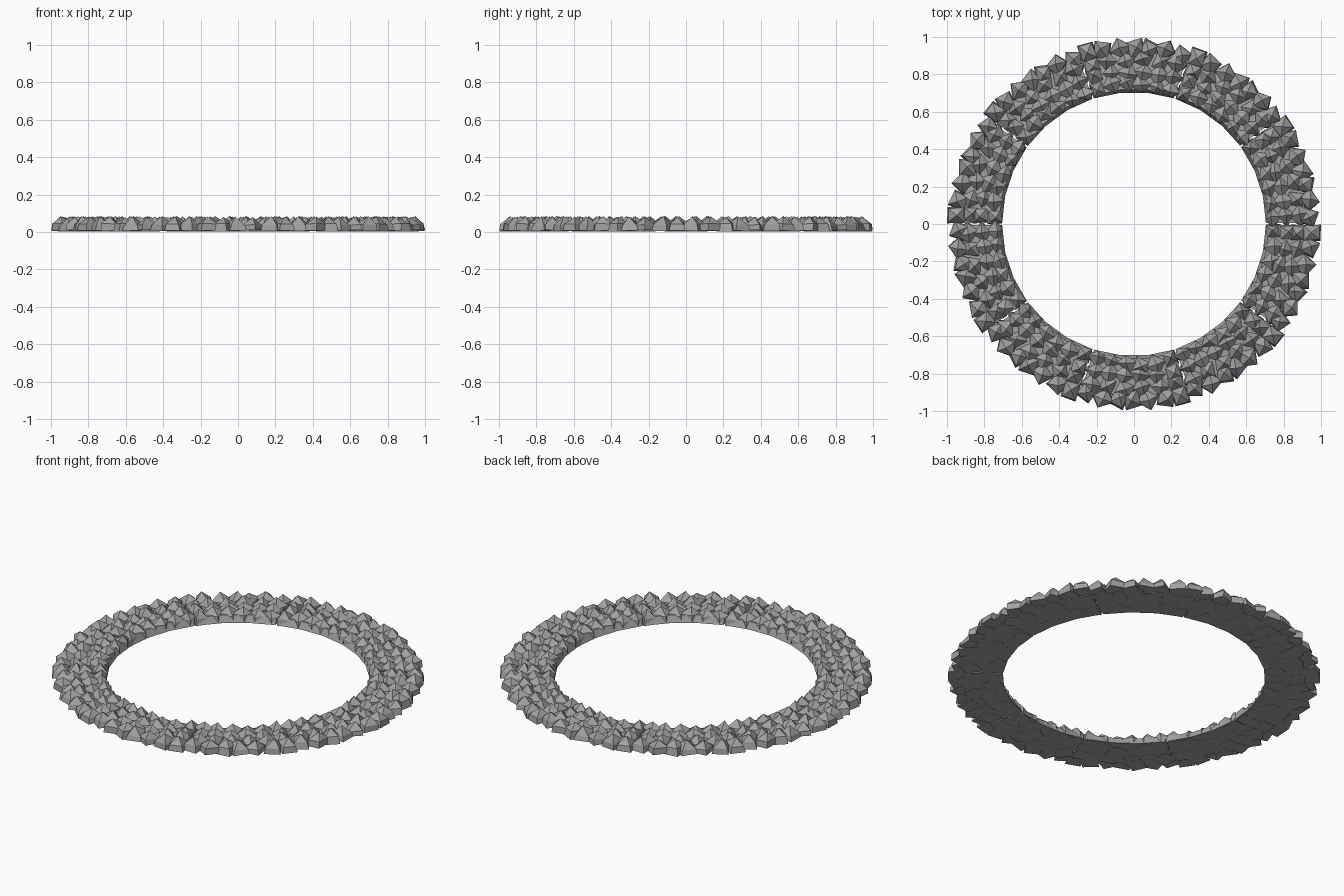
import bpy, bmesh, math, random
from mathutils import Vector

if "Cube" in bpy.data.objects:
    bpy.data.objects.remove(bpy.data.objects["Cube"])

random.seed(7)
SEGMENTS = 10
R_IN, R_OUT = 0.705, 1.0

stone_grey = bpy.data.materials.new("dark_stone")
stone_grey.diffuse_color = (0.36, 0.36, 0.36, 1)
stone_grey.use_nodes = True
stone_grey.node_tree.nodes["Principled BSDF"].inputs["Base Color"].default_value = stone_grey.diffuse_color


def keep_in_ring(x, y):
    """Trim a point to the inner and outer ring limits."""
    r = math.hypot(x, y)
    k = min(max(r, R_IN), R_OUT) / r
    return x * k, y * k


def add_stone(bm, radius, angle, size):
    """Square stone: steep sides, shoulder, off-centre pointed top."""
    c = Vector((radius * math.cos(angle), radius * math.sin(angle)))
    turn = angle + random.uniform(0, math.pi / 2)
    z0 = random.uniform(0.003, 0.012)
    corners = [turn + i * math.pi / 2 + random.uniform(-0.15, 0.15) for i in range(4)]
    rings = []
    for scale, z in ((1.0, z0), (0.84, 0.042)):
        ring = []
        for a in corners:
            s = size * scale * random.uniform(0.95, 1.05)
            x, y = keep_in_ring(c.x + s * math.cos(a), c.y + s * math.sin(a))
            dz = random.uniform(-0.008, 0.008) if z > 0.02 else 0
            ring.append(bm.verts.new((x, y, z + dz)))
        rings.append(ring)
    tip = bm.verts.new((c.x + random.uniform(-0.008, 0.008),
                        c.y + random.uniform(-0.008, 0.008),
                        random.uniform(0.079, 0.086)))
    low, high = rings
    bm.faces.new(low[::-1])
    for i in range(4):
        j = (i + 1) % 4
        bm.faces.new((low[i], low[j], high[j], high[i]))
        bm.faces.new((high[i], high[j], tip))


def add_bed(bm, half):
    """Low curved block filling the gaps, its inner wall sloping outward."""
    cols = []
    for i in range(4):
        a = -half + 2 * half * i / 3
        cols.append([bm.verts.new((r * math.cos(a), r * math.sin(a), z))
                     for r, z in ((R_IN, 0.006), (0.92, 0.006), (0.92, 0.034), (0.722, 0.046))])
    for p, q in zip(cols, cols[1:]):
        for i in range(4):
            j = (i + 1) % 4
            bm.faces.new((p[i], p[j], q[j], q[i]))
    bm.faces.new(cols[0])
    bm.faces.new(cols[-1][::-1])


# One cluster of stones, in four staggered rows
bm = bmesh.new()
add_bed(bm, math.radians(17.6))
for radius, count, half_deg in ((0.748, 6, 15.0), (0.815, 6, 14.8),
                                (0.880, 6, 15.0), (0.943, 7, 15.0)):
    for i in range(count):
        a = math.radians(-half_deg + 2 * half_deg * i / (count - 1))
        a += random.uniform(-0.012, 0.012)
        r = radius + random.uniform(-0.012, 0.010)
        add_stone(bm, r, a, random.uniform(0.058, 0.068))
bmesh.ops.recalc_face_normals(bm, faces=bm.faces)
mesh = bpy.data.meshes.new("stone_cluster")
bm.to_mesh(mesh)
bm.free()
mesh.materials.append(stone_grey)

# Repeat the cluster around the ring
for i in range(SEGMENTS):
    ob = bpy.data.objects.new(f"stone_cluster_{i + 1}", mesh)
    ob.rotation_euler.z = math.radians(18 + 36 * i)
    bpy.context.collection.objects.link(ob)
